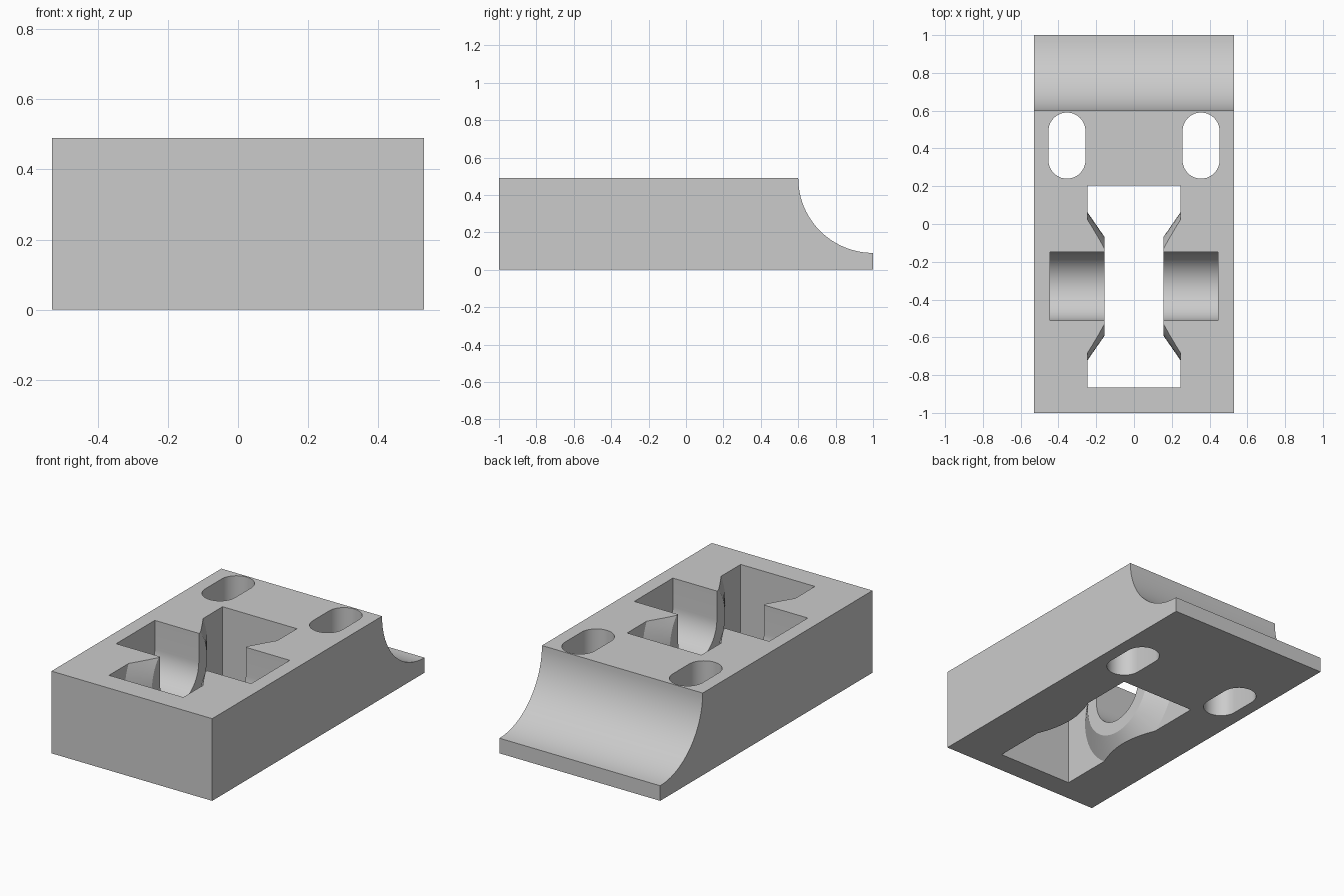
import bpy, bmesh, math
from mathutils import Vector

default = bpy.data.objects.get("Cube")
if default:
    bpy.data.objects.remove(default, do_unlink=True)

HALF_W, HEIGHT = 0.53, 0.49
AXIS_Y, AXIS_Z = -0.33, 0.32      # centre of the cross axle seat

grey = bpy.data.materials.new("plain grey")
grey.use_nodes = True
grey.diffuse_color = (0.6, 0.6, 0.6, 1)
grey.node_tree.nodes["Principled BSDF"].inputs["Base Color"].default_value = (0.6, 0.6, 0.6, 1)


def arc(cx, cy, r, start, end, steps):
    angles = [math.radians(start + (end - start) * i / steps) for i in range(steps + 1)]
    return [(cx + r * math.cos(a), cy + r * math.sin(a)) for a in angles]


def loft(name, ring_a, ring_b):
    """Closed solid between two matching rings of 3D points."""
    bm = bmesh.new()
    a = [bm.verts.new(p) for p in ring_a]
    b = [bm.verts.new(p) for p in ring_b]
    bm.faces.new(a)
    bm.faces.new(b)
    for i in range(len(a)):
        j = (i + 1) % len(a)
        bm.faces.new((a[i], a[j], b[j], b[i]))
    bmesh.ops.recalc_face_normals(bm, faces=bm.faces)
    mesh = bpy.data.meshes.new(name)
    bm.to_mesh(mesh)
    bm.free()
    mesh.materials.append(grey)
    obj = bpy.data.objects.new(name, mesh)
    bpy.context.collection.objects.link(obj)
    return obj


def along_x(name, profile, x0, x1):
    return loft(name, [(x0, y, z) for y, z in profile], [(x1, y, z) for y, z in profile])


def along_z(name, profile, z0, z1):
    return loft(name, [(x, y, z0) for x, y in profile], [(x, y, z1) for x, y in profile])


def cut(target, cutter):
    mod = target.modifiers.new("cut", "BOOLEAN")
    mod.operation, mod.solver, mod.object = "DIFFERENCE", "EXACT", cutter
    bpy.context.view_layer.objects.active = target
    bpy.ops.object.modifier_apply(modifier=mod.name)
    bpy.data.objects.remove(cutter, do_unlink=True)


# Block with a concave quarter round at the back
side = [(-1, 0), (1, 0)] + arc(1, HEIGHT, 0.4, 270, 180, 24) + [(-1, HEIGHT)]
block = along_x("block", side, -HALF_W, HALF_W)

# Central well, leaving a conical boss on each side wall
well = along_z("well_cutter", [(-0.245, -0.865), (0.245, -0.865), (0.245, 0.205), (-0.245, 0.205)], -0.2, 0.9)
for s in (-1, 1):
    tip = arc(AXIS_Y, AXIS_Z, 0.26, 0, 360, 64)[:-1]
    base = arc(AXIS_Y, AXIS_Z, 0.419, 0, 360, 64)[:-1]
    boss = loft("boss", [(s * 0.155, y, z) for y, z in tip], [(s * 0.265, y, z) for y, z in base])
    cut(well, boss)
cut(block, well)

# Round-bottomed cross seat, open at the top
seat = arc(AXIS_Y, AXIS_Z, 0.182, 180, 360, 32) + [(AXIS_Y + 0.182, 0.7), (AXIS_Y - 0.182, 0.7)]
cut(block, along_x("seat_cutter", seat, -0.445, 0.445))

# Pair of rounded through slots
for s in (-1, 1):
    cx, r = s * 0.355, 0.098
    slot = arc(cx, 0.59 - r, r, 0, 180, 20) + arc(cx, 0.24 + r, r, 180, 360, 20)
    cut(block, along_z("slot_cutter", slot, -0.1, 0.7))

# Smooth curves, sharp edges
for o in bpy.context.selected_objects:
    o.select_set(False)
block.select_set(True)
bpy.context.view_layer.objects.active = block
bpy.ops.object.shade_smooth_by_angle(angle=math.radians(30))
